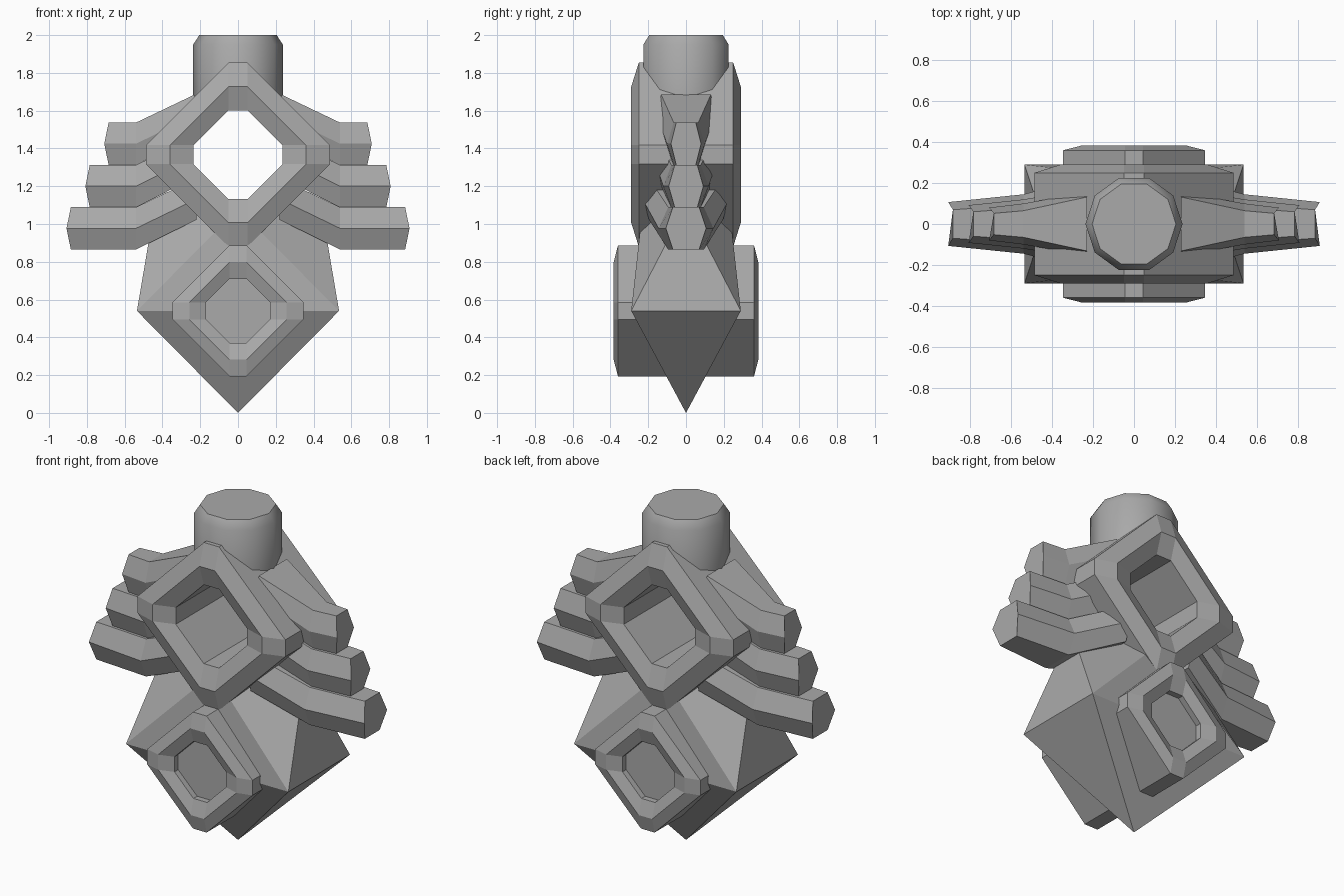
import bpy, bmesh, math
from mathutils import Vector

cube = bpy.data.objects.get("Cube")
if cube:
    bpy.data.objects.remove(cube)

grey = bpy.data.materials.new("stone grey")
grey.use_nodes = True
COLOR = (0.4, 0.4, 0.4, 1)
grey.diffuse_color = COLOR
grey.node_tree.nodes["Principled BSDF"].inputs["Base Color"].default_value = COLOR


def finish(name, bm, smooth_angle=None):
    """Turn a bmesh into a named grey object."""
    bmesh.ops.recalc_face_normals(bm, faces=bm.faces)
    mesh = bpy.data.meshes.new(name)
    bm.to_mesh(mesh)
    bm.free()
    mesh.materials.append(grey)
    obj = bpy.data.objects.new(name, mesh)
    bpy.context.collection.objects.link(obj)
    if smooth_angle:
        bpy.ops.object.select_all(action='DESELECT')
        obj.select_set(True)
        bpy.context.view_layer.objects.active = obj
        bpy.ops.object.shade_smooth_by_angle(angle=math.radians(smooth_angle))
    return obj


def loft(name, sections, loop=False, smooth_angle=None):
    """Skin equal-length sections; join last to first, or cap both ends."""
    bm = bmesh.new()
    rows = [[bm.verts.new(p) for p in s] for s in sections]
    n = len(rows[0])
    pairs = list(zip(rows, rows[1:]))
    if loop:
        pairs.append((rows[-1], rows[0]))
    else:
        bm.faces.new(rows[0])
        bm.faces.new(rows[-1])
    for a, b in pairs:
        for i in range(n):
            j = (i + 1) % n
            bm.faces.new((a[i], a[j], b[j], b[i]))
    return finish(name, bm, smooth_angle)


def diamond(r, y, zc, w):
    """Upright diamond with clipped corners."""
    pts = [(r, w), (w, r), (-w, r), (-r, w), (-r, -w), (-w, -r), (w, -r), (r, -w)]
    return [(x, y, zc + z) for x, z in pts]


def circle(r, z, n=10):
    return [(r * math.cos(math.tau * i / n), r * math.sin(math.tau * i / n), z)
            for i in range(n)]


# Neck: ten-sided post with chamfered top
loft("neck", [circle(0.237, 1.63), circle(0.237, 1.95), circle(0.205, 2.0)],
     smooth_angle=40)

# Large open frame
profile = [(0.235, -0.25), (0.36, -0.29), (0.487, -0.25),
           (0.487, 0.25), (0.36, 0.29), (0.235, 0.25)]
loft("large_frame", [diamond(r, y, 1.367, 0.05) for r, y in profile], loop=True)

# Small frame with a recessed panel on both faces
half = [(0.17, -0.32), (0.17, -0.355), (0.258, -0.383), (0.347, -0.36)]
profile = half + [(r, -y) for r, y in reversed(half)]
loft("small_frame", [diamond(r, y, 0.54, 0.045) for r, y in profile])

# Faceted lower body
bm = bmesh.new()
points = [(0, 0, 0)]
for s in (-1, 1):
    points += [(s * 0.535, -0.29, 0.54), (s * 0.535, 0.29, 0.54),
               (s * 0.44, 0, 1.1), (0, s * 0.23, 1.08)]
for p in points:
    bm.verts.new(p)
bmesh.ops.convex_hull(bm, input=bm.verts)
bmesh.ops.dissolve_limit(bm, angle_limit=0.01, verts=bm.verts, edges=bm.edges)
finish("body", bm)


def feather_section(x, z, ridge, edge, half_h, bulge=0.0):
    """Six-sided section, widest at mid height."""
    return [(x, -edge, z + half_h), (x, edge, z + half_h), (x + bulge, ridge, z),
            (x, edge, z - half_h), (x, -edge, z - half_h), (x + bulge, -ridge, z)]


# Feathers: tip x, mid height, tip / bend / root half width, root x, root rise
feathers = {
    "upper": (0.685, 1.425, 0.08, 0.10, 0.155, 0.23, 0.15),
    "middle": (0.785, 1.2, 0.092, 0.12, 0.16, 0.30, 0.12),
    "lower": (0.885, 0.977, 0.107, 0.145, 0.23, 0.22, 0.155),
}
for level, (tip, z, w_tip, w_bend, w_root, root, rise) in feathers.items():
    for side, s in (("left", 1), ("right", -1)):
        sections = [
            feather_section(root, z + rise, w_root, w_root * 0.85, 0.11),
            feather_section(0.54, z, w_bend, w_bend * 0.65, 0.112),
            feather_section(tip, z, w_tip, w_tip * 0.65, 0.112, 0.023)]
        sections = [[(s * x, y, h) for x, y, h in sec] for sec in sections]
        loft(f"{level}_feather_{side}", sections)
